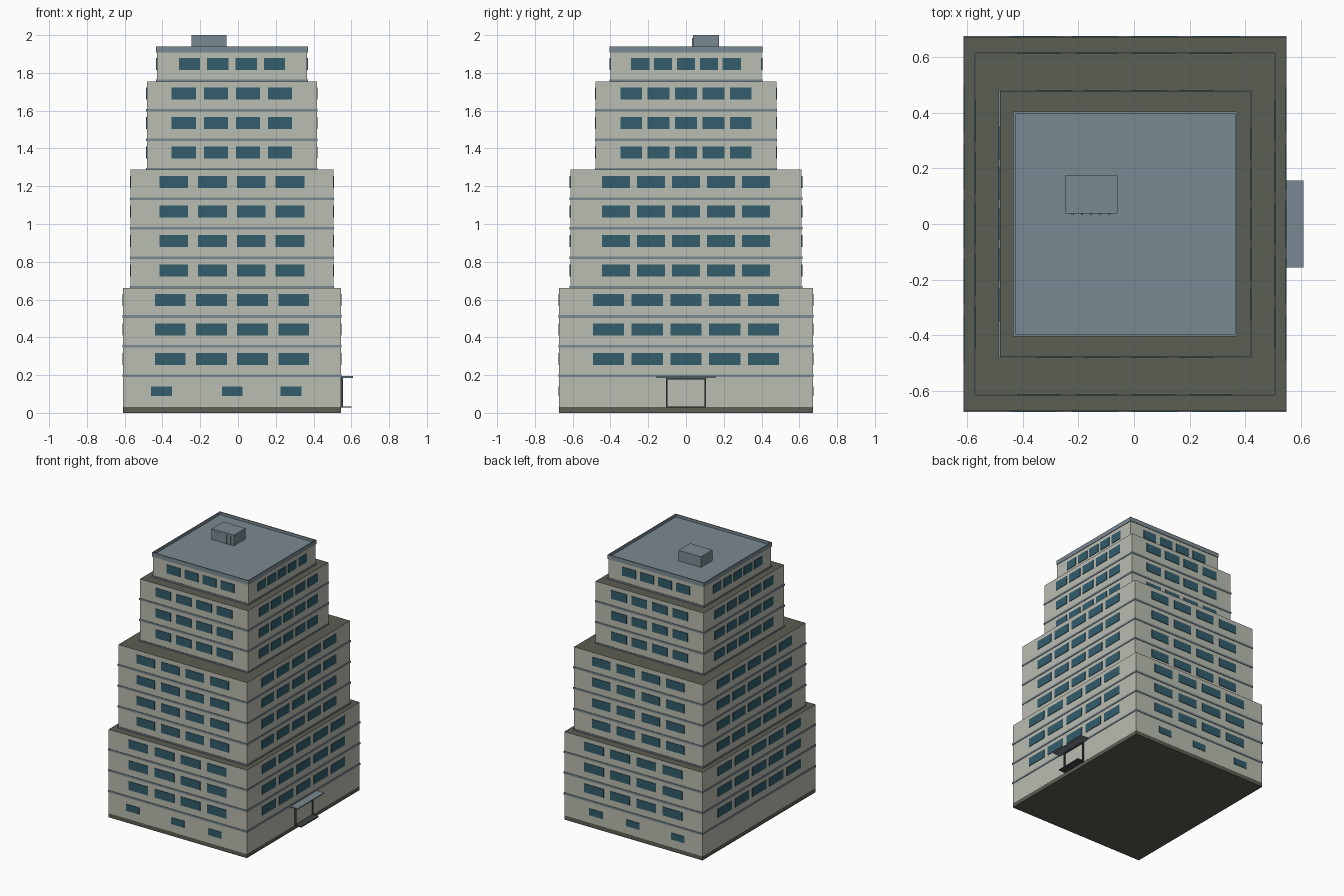
import bpy, bmesh

cube = bpy.data.objects.get("Cube")
if cube:
    bpy.data.objects.remove(cube, do_unlink=True)


def srgb(r, g, b):
    return tuple(((c / 255 + 0.055) / 1.055) ** 2.4 for c in (r, g, b)) + (1,)


def material(name, rgb):
    m = bpy.data.materials.new(name)
    m.use_nodes = True
    m.diffuse_color = srgb(*rgb)
    m.node_tree.nodes["Principled BSDF"].inputs["Base Color"].default_value = m.diffuse_color
    return m


WALL = material("pale stone", (186, 189, 177))
TERRACE = material("dark olive", (91, 94, 83))
METAL = material("blue grey", (123, 138, 146))
GLASS = material("teal glass", (51, 93, 109))
FRAME = material("charcoal", (62, 66, 68))

CX = -0.032  # tower axis


def add_box(bm, lo, hi):
    verts = bmesh.ops.create_cube(bm, size=1)["verts"]
    for v in verts:
        for i in range(3):
            v.co[i] = hi[i] if v.co[i] > 0 else lo[i]
    return verts


def boxes(name, mat, *bounds):
    bm = bmesh.new()
    for lo, hi in bounds:
        add_box(bm, lo, hi)
    me = bpy.data.meshes.new(name)
    bm.to_mesh(me)
    bm.free()
    ob = bpy.data.objects.new(name, me)
    bpy.context.collection.objects.link(ob)
    me.materials.append(mat)
    return ob


def slab(hx, hy, z0, z1):
    return (CX - hx, -hy, z0), (CX + hx, hy, z1)


def window_x(hy, side, x, z, w, h, d=0.004):
    """Pane on the front (side -1) or back (side 1)."""
    y = sorted((side * (hy - 0.002), side * (hy + d)))
    return (x - w / 2, y[0], z - h / 2), (x + w / 2, y[1], z + h / 2)


def window_y(hx, side, y, z, w, h, d=0.004):
    """Pane on the left or right wall."""
    x = sorted((CX + side * (hx - 0.002), CX + side * (hx + d)))
    return (x[0], y - w / 2, z - h / 2), (x[1], y + w / 2, z + h / 2)


# Tiers: half x, half y, bottom, top, window rows,
# front pane width and spacing, side pane width and spacing
FLOOR = 0.1565
tiers = [
    ("lower", 0.576, 0.672, 0.03, 0.662, (0.285, 3), (0.163, 0.218), (0.165, 0.205)),
    ("middle", 0.537, 0.612, 0.66, 1.288, (0.753, 4), (0.152, 0.205), (0.147, 0.185)),
    ("upper", 0.450, 0.478, 1.285, 1.755, (1.378, 3), (0.128, 0.170), (0.116, 0.145)),
    ("top", 0.398, 0.400, 1.753, 1.915, (1.847, 1), (0.113, 0.150), (0.097, 0.1215)),
]

for name, hx, hy, z0, z1, (first, rows), (fw, fs), (sw, ss) in tiers:
    # Wall block with a dark terrace on its upward faces
    body = boxes(name + "_tier", WALL, slab(hx, hy, z0, z1))
    body.data.materials.append(TERRACE)
    for p in body.data.polygons:
        p.material_index = int(p.normal.z > 0.5)

    # Window panes on all four sides, and a string course under each floor
    panes, bands = [], []
    for r in range(rows):
        z = first + r * FLOOR
        for side in (-1, 1):
            for i in range(4):
                panes.append(window_x(hy, side, CX + (i - 1.5) * fs, z, fw, 0.064))
            for i in range(5):
                panes.append(window_y(hx, side, (i - 2) * ss, z, sw, 0.064))
        zb = z - 0.088
        if zb > z0:
            bands.append(slab(hx + 0.004, hy + 0.004, zb - 0.007, zb + 0.007))
        else:
            bands.append(slab(hx + 0.003, hy + 0.003, z0, z0 + 0.012))
    if name == "lower":
        for side in (-1, 1):
            for x in (-0.405, -0.03, 0.28):
                panes.append(window_x(hy, side, x, 0.115, 0.11, 0.05))
    boxes(name + "_windows", GLASS, *panes)
    boxes(name + "_string_courses", METAL, *bands)

# Plinth
boxes("plinth", TERRACE, slab(0.576, 0.672, 0, 0.032))

# Flat roof with a low parapet
PX, PY, T, ZP = 0.402, 0.404, 0.008, 1.94
boxes("roof_deck", METAL, slab(PX - T, PY - T, 1.908, 1.920))
boxes("parapet", METAL,
      ((CX - PX, -PY, 1.908), (CX + PX, -PY + T, ZP)),
      ((CX - PX, PY - T, 1.908), (CX + PX, PY, ZP)),
      ((CX - PX, -PY + T, 1.908), (CX - PX + T, PY - T, ZP)),
      ((CX + PX - T, -PY + T, 1.908), (CX + PX, PY - T, ZP)))

# Rooftop plant box
boxes("roof_plant_box", METAL, ((-0.247, 0.037, 1.915), (-0.06, 0.175, 2.0)))
boxes("plant_box_ribs", METAL,
      *[((x - 0.004, 0.033, 1.92), (x + 0.004, 0.04, 1.985))
        for x in (-0.22 + 0.033 * i for i in range(5))])

# Entrance on the model's left wall
XW = CX + 0.576
boxes("entrance_canopy", METAL, ((XW - 0.005, -0.157, 0.186), (0.608, 0.157, 0.194)))
boxes("entrance_step", FRAME, ((XW - 0.005, -0.104, 0.028), (0.6, 0.104, 0.035)))
boxes("door_panel", WALL, ((XW - 0.005, -0.098, 0.035), (XW + 0.003, 0.098, 0.18)))
boxes("door_frame", FRAME,
      ((XW - 0.005, -0.106, 0.035), (XW + 0.012, -0.097, 0.186)),
      ((XW - 0.005, 0.097, 0.035), (XW + 0.012, 0.106, 0.186)),
      ((XW - 0.005, -0.097, 0.178), (XW + 0.012, 0.097, 0.186)))
